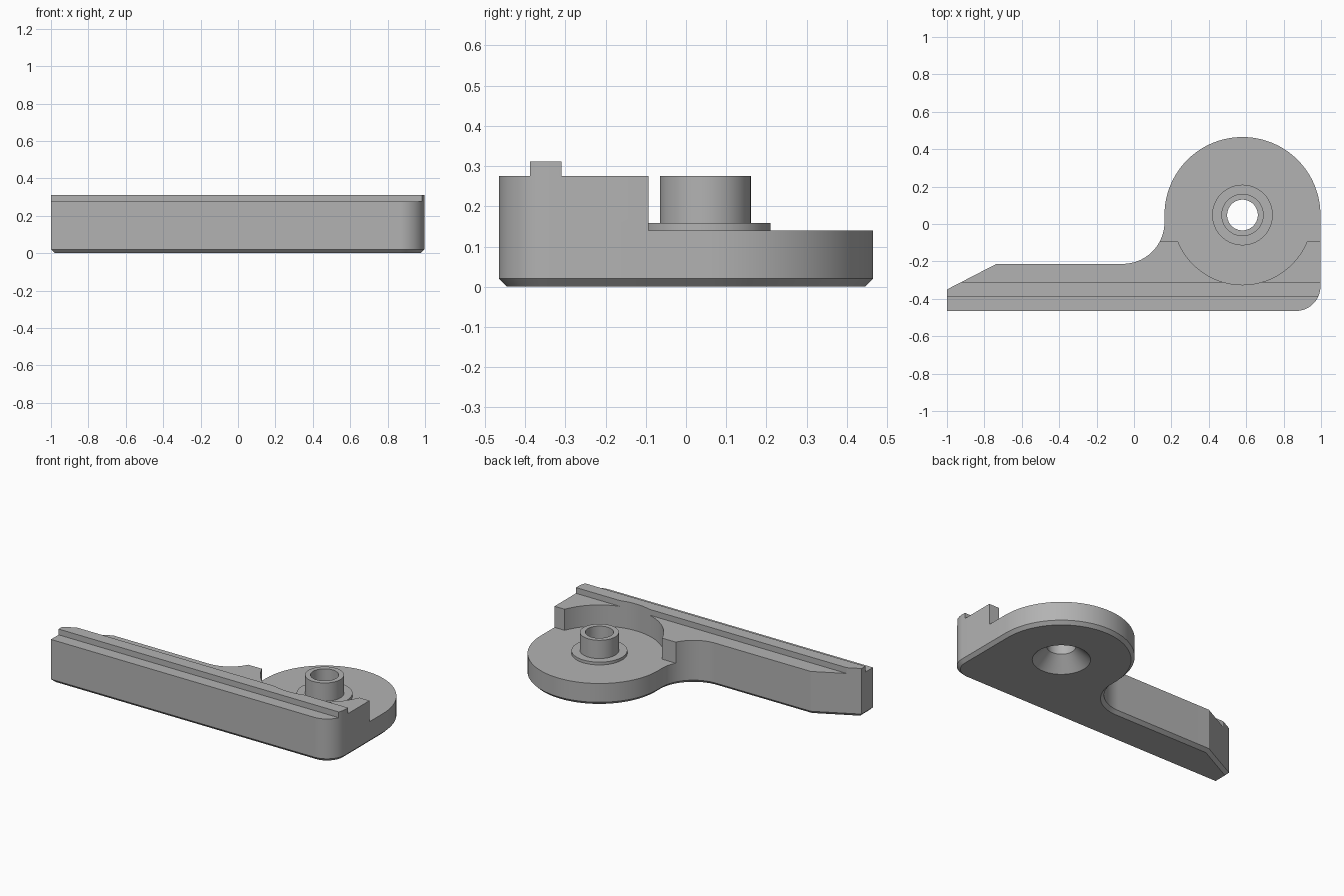
import bpy, bmesh
from math import radians, cos, sin
from mathutils import Vector

cube = bpy.data.objects.get("Cube")
if cube:
    bpy.data.objects.remove(cube, do_unlink=True)

# Single plain grey material
grey = bpy.data.materials.new("plain grey")
grey.use_nodes = True
colour = (0.45, 0.45, 0.45, 1)
grey.diffuse_color = colour
grey.node_tree.nodes["Principled BSDF"].inputs["Base Color"].default_value = colour

HUB = (0.58, 0.048)          # hub axis
HUB_R, EDGE_X = 0.417, 0.997
PLATE_Z, WALL_Z, RAIL_Z = 0.14, 0.275, 0.312


def arc(centre, r, start, end, steps):
    """Points along an arc, angles in degrees."""
    angles = [radians(start + (end - start) * i / steps) for i in range(steps + 1)]
    return [(centre[0] + r * cos(a), centre[1] + r * sin(a)) for a in angles]


def finish(bm, name):
    bmesh.ops.recalc_face_normals(bm, faces=bm.faces)
    mesh = bpy.data.meshes.new(name)
    bm.to_mesh(mesh)
    bm.free()
    mesh.materials.append(grey)
    obj = bpy.data.objects.new(name, mesh)
    bpy.context.collection.objects.link(obj)
    return obj


def prism(name, points, z0, z1, chamfer=0):
    """Extrude a plan outline, optionally chamfering its bottom rim."""
    bm = bmesh.new()
    base = bm.faces.new([bm.verts.new((x, y, z0)) for x, y in points])
    rim = list(base.edges)
    top = bmesh.ops.extrude_face_region(bm, geom=[base], use_keep_orig=True)["geom"]
    bmesh.ops.translate(bm, vec=(0, 0, z1 - z0),
                        verts=[v for v in top if isinstance(v, bmesh.types.BMVert)])
    bmesh.ops.recalc_face_normals(bm, faces=bm.faces)
    if chamfer:
        bmesh.ops.bevel(bm, geom=rim, offset=chamfer, offset_type='OFFSET',
                        segments=1, profile=0.5, affect='EDGES')
    return finish(bm, name)


def box(name, x0, x1, y0, y1, z0, z1):
    return prism(name, [(x0, y0), (x1, y0), (x1, y1), (x0, y1)], z0, z1)


def lathe(name, profile, steps=96):
    """Revolve a closed (radius, z) profile around the hub axis."""
    bm = bmesh.new()
    verts = [bm.verts.new((HUB[0] + r, HUB[1], z)) for r, z in profile]
    edges = [bm.edges.new((a, b)) for a, b in zip(verts, verts[1:] + verts[:1])]
    bmesh.ops.spin(bm, geom=verts + edges, cent=(*HUB, 0), axis=Vector((0, 0, 1)),
                   angle=radians(360), steps=steps)
    bmesh.ops.remove_doubles(bm, verts=bm.verts, dist=1e-5)
    return finish(bm, name)


def carve(obj, cutter, operation='DIFFERENCE'):
    mod = obj.modifiers.new("carve", 'BOOLEAN')
    mod.operation, mod.solver, mod.object = operation, 'EXACT', cutter
    cutter.hide_render = True
    bpy.ops.object.select_all(action='DESELECT')
    obj.select_set(True)
    bpy.context.view_layer.objects.active = obj
    bpy.ops.object.modifier_apply(modifier=mod.name)


# Plan outline: long arm, rounded corner, round hub, concave fillet, slanted tip
outline = [(-1, -0.465)]
outline += arc((EDGE_X - 0.132, -0.333), 0.132, -90, 0, 24)
outline += arc(HUB, HUB_R, 0, 180, 64)
outline += arc((-0.06, 0.01), 0.223, 0, -90, 32)
outline += [(-0.735, -0.213), (-1, -0.35)]

# Main body and the rail along its top
body = prism("arm_and_hub", outline, 0, WALL_Z, chamfer=0.02)
rail = prism("top_rail", outline, WALL_Z, RAIL_Z)
rail_band = box("rail_band", -2, 2, -0.388, -0.31, 0.2, 0.4)
carve(rail, rail_band, 'INTERSECT')

# Round recess and the lowered rear of the hub
recess = prism("recess_cutter", arc(HUB, 0.373, 0, 356.25, 95), PLATE_Z, 0.5)
rear = box("rear_cutter", -0.2, 1.5, -0.093, 1, PLATE_Z, 0.5)
carve(body, recess)
carve(body, rear)
carve(rail, recess)

# Through hole with a conical countersink underneath
hole = lathe("hole_cutter", [(0.01, -0.02), (0.186, -0.02), (0.082, 0.084),
                             (0.082, 0.4), (0.01, 0.4)])
core = prism("core_cutter", arc(HUB, 0.04, 0, 345, 23), -0.1, 0.5)
carve(body, hole)
carve(body, core)

# Hollow boss with its flange
boss = lathe("flanged_boss", [(0.082, PLATE_Z), (0.162, PLATE_Z), (0.162, 0.158),
                              (0.113, 0.158), (0.113, WALL_Z), (0.082, WALL_Z)])

for cutter in (rail_band, recess, rear, hole, core):
    bpy.data.objects.remove(cutter, do_unlink=True)

# Smooth the curves, keep the edges crisp
bpy.ops.object.select_all(action='DESELECT')
for obj in (body, rail, boss):
    obj.select_set(True)
bpy.context.view_layer.objects.active = body
bpy.ops.object.shade_smooth_by_angle(angle=radians(25))
